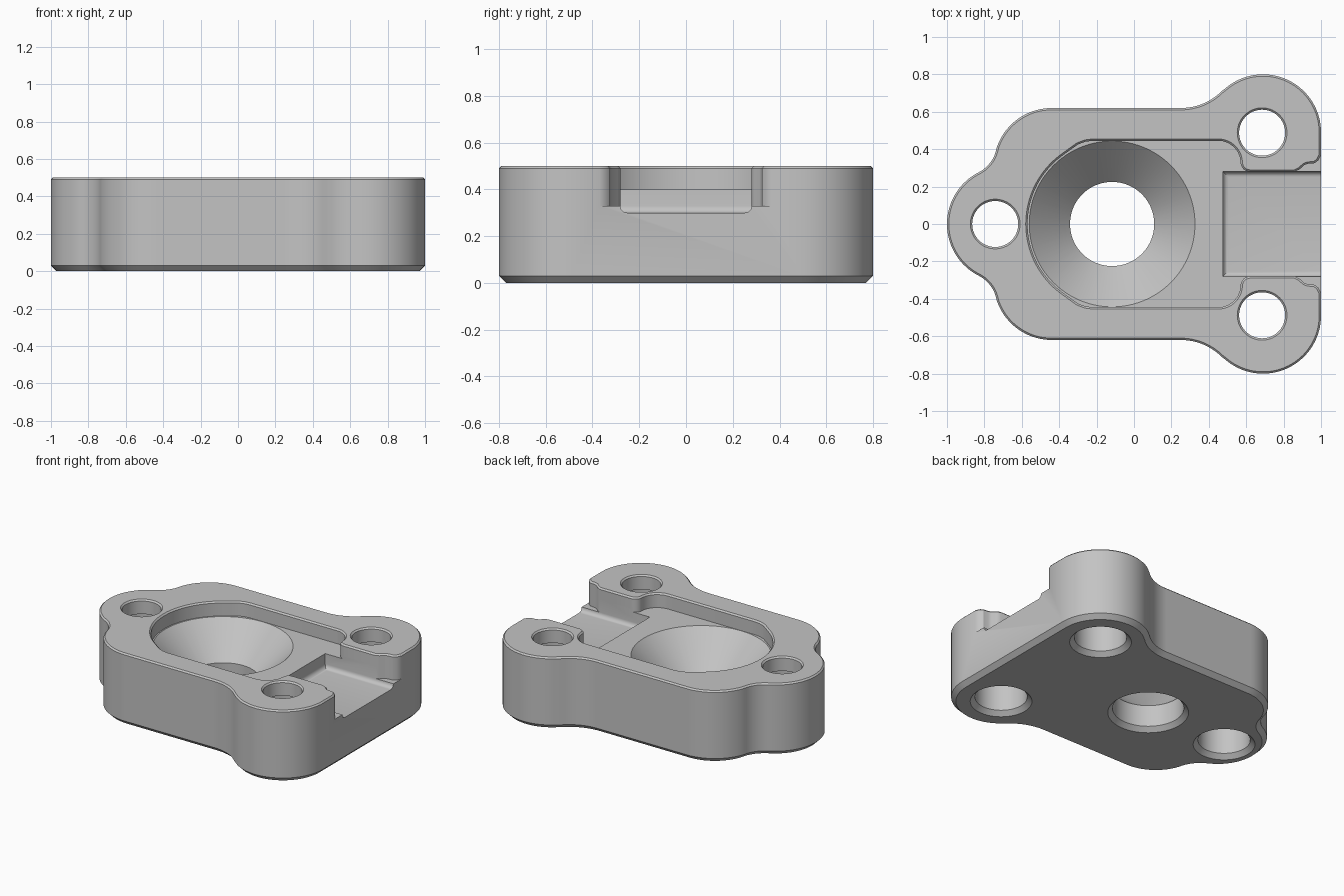
import bpy, bmesh, math
from mathutils import Vector

if "Cube" in bpy.data.objects:
    bpy.data.objects.remove(bpy.data.objects["Cube"])

grey = bpy.data.materials.new("plain_grey")
grey.use_nodes = True
colour = (0.55, 0.55, 0.55, 1)
grey.diffuse_color = colour
grey.node_tree.nodes["Principled BSDF"].inputs["Base Color"].default_value = colour


def arc(cx, cy, r, start, end):
    """Points on an arc, about one every four degrees."""
    n = max(2, round(abs(end - start) / 4))
    angles = [math.radians(start + (end - start) * i / n) for i in range(n + 1)]
    return [(cx + r * math.cos(a), cy + r * math.sin(a)) for a in angles]


def mirrored(upper):
    """Close an upper half outline with its reflection, running clockwise."""
    return upper + [(x, -y) for x, y in reversed(upper) if abs(y) > 1e-5]


def offset(outline, d):
    """Grow a clockwise outline outward by d."""
    pts = [Vector(p) for p in outline]
    out = []
    for i, p in enumerate(pts):
        a = (p - pts[i - 1]).normalized()
        b = (pts[(i + 1) % len(pts)] - p).normalized()
        na, nb = Vector((-a.y, a.x)), Vector((-b.y, b.x))
        out.append(p + (na + nb) * d / max(0.3, 1 + na.dot(nb)))
    return out


def prism(name, outline, levels):
    """Solid stacked from (height, outline offset) levels."""
    bm = bmesh.new()
    rings = [[bm.verts.new((p.x, p.y, z)) for p in offset(outline, d)]
             for z, d in levels]
    n = len(outline)
    for low, high in zip(rings, rings[1:]):
        for i in range(n):
            j = (i + 1) % n
            bm.faces.new((low[i], low[j], high[j], high[i]))
    bm.faces.new(rings[0])
    bm.faces.new(rings[-1])
    bmesh.ops.recalc_face_normals(bm, faces=bm.faces)
    mesh = bpy.data.meshes.new(name)
    bm.to_mesh(mesh)
    bm.free()
    mesh.materials.append(grey)
    obj = bpy.data.objects.new(name, mesh)
    bpy.context.collection.objects.link(obj)
    return obj


def circle(x, y, r):
    return arc(x, y, r, 180, -180)[:-1]


# Body with three lobes, chamfered at bottom and top
body = prism("flange_body", mirrored(
    arc(-0.69, 0, 0.31, 180, 117)
    + arc(-0.912, 0.437, 0.18, -63, -15)[1:]
    + arc(-0.44, 0.31, 0.31, 165, 90)[1:]
    + arc(0.25, 0.93, 0.31, 270, 315)
    + arc(0.69, 0.49, 0.31, 135, 0)[1:]),
    [(0, -0.03), (0.03, 0), (0.49, 0), (0.5, -0.01)])

rim = [(0.49, 0), (0.51, 0.02)]

# Keyhole pocket opening to the right end
pocket = prism("pocket_cutter", mirrored(
    arc(-0.117, 0, 0.452, 180, 125)
    + [(-0.335, 0.4), (-0.3, 0.425), (-0.26, 0.44), (-0.22, 0.445)]
    + arc(0.45, 0.325, 0.12, 90, 5)
    + arc(0.62, 0.33, 0.05, 180, 270)
    + [(1.1, 0.28)]), [(0.4, 0)] + rim)

# Flared mouth of the channel
flare = prism("flare_cutter", mirrored(
    [(0.8, 0.1), (0.86, 0.28), (0.885, 0.292), (0.91, 0.315), (0.93, 0.322),
     (0.965, 0.325), (0.985, 0.34), (1.0, 0.37), (1.1, 0.37)]),
    [(0.33, 0)] + rim)

# Deeper channel floor with filleted edges
fillet = [(0.33 - 0.03 * math.sin(math.radians(a)),
           -0.03 * (1 - math.cos(math.radians(a)))) for a in range(90, -1, -15)]
channel = prism("channel_cutter", mirrored([(0.475, 0.281), (1.1, 0.281)]),
                fillet + [(0.42, 0)])

# Funnel with straight throat
funnel = prism("funnel_cutter", circle(-0.117, 0, 0.225),
               [(-0.01, 0.04), (0.03, 0), (0.18, 0), (0.4, 0.218), (0.41, 0.218)])

# Stepped screw holes
holes = [prism("screw_hole_cutter", circle(x, y, 0.165),
               [(-0.01, 0.04), (0.03, 0), (0.4, 0), (0.4, -0.042),
                (0.49, -0.042), (0.51, -0.022)])
         for x, y in ((-0.742, 0), (0.685, 0.488), (0.685, -0.488))]

bpy.context.view_layer.objects.active = body
for cutter in [pocket, flare, channel, funnel] + holes:
    cutter.hide_render = True
    mod = body.modifiers.new(cutter.name, "BOOLEAN")
    mod.operation = "DIFFERENCE"
    mod.solver = "EXACT"
    mod.object = cutter
    bpy.ops.object.modifier_apply(modifier=mod.name)
    bpy.data.objects.remove(cutter)

bpy.ops.object.select_all(action="DESELECT")
body.select_set(True)
bpy.ops.object.shade_smooth_by_angle(angle=math.radians(30))
